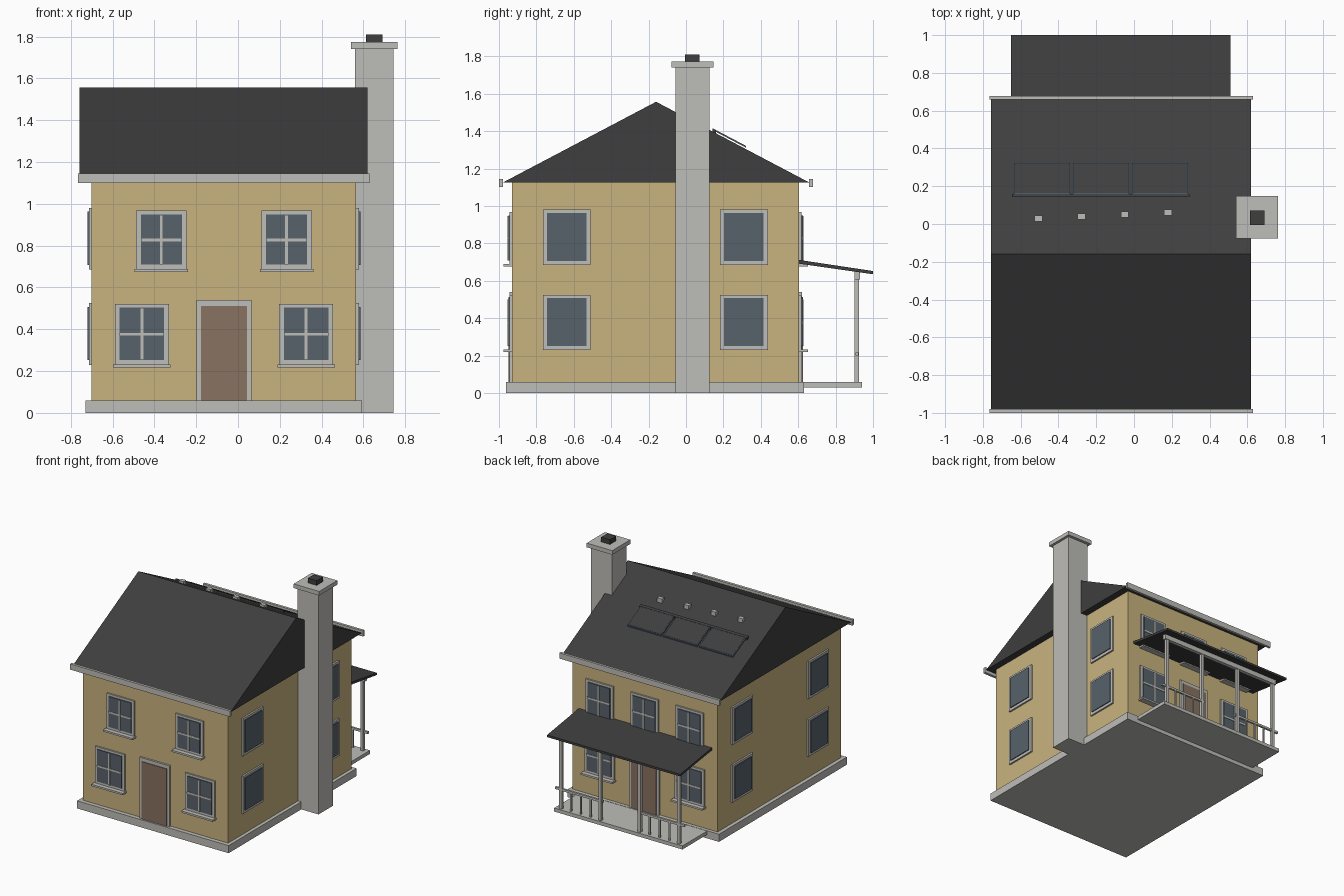
import bpy, bmesh, math
from mathutils import Matrix, Vector

if "Cube" in bpy.data.objects:
    bpy.data.objects.remove(bpy.data.objects["Cube"])


def material(name, r, g, b):
    m = bpy.data.materials.new(name)
    lin = [((c / 255 + 0.055) / 1.055) ** 2.4 for c in (r, g, b)]
    m.diffuse_color = (*lin, 1)
    m.use_nodes = True
    m.node_tree.nodes["Principled BSDF"].inputs["Base Color"].default_value = m.diffuse_color
    return m


WALL = material("sand wall", 201, 180, 126)
TRIM = material("pale stone trim", 190, 189, 184)
ROOF = material("charcoal roof", 62, 62, 62)
GLASS = material("blue grey glass", 88, 98, 107)
DOOR = material("brown door", 137, 114, 97)
FRAME = material("panel edge", 72, 88, 102)


def mesh_object(name, bm, mat):
    bmesh.ops.recalc_face_normals(bm, faces=bm.faces)
    me = bpy.data.meshes.new(name)
    bm.to_mesh(me)
    bm.free()
    me.materials.append(mat)
    ob = bpy.data.objects.new(name, me)
    bpy.context.collection.objects.link(ob)
    return ob


def box(name, mat, x, y, z):
    """Box from (min, max) pairs."""
    bm = bmesh.new()
    bmesh.ops.create_cube(bm, size=1)
    for v in bm.verts:
        v.co = [(a + b) / 2 + c * (b - a) for c, (a, b) in zip(v.co, (x, y, z))]
    return mesh_object(name, bm, mat)


def extrude_x(name, mat, profile, x0, x1):
    """Extrude a (y, z) profile along x."""
    bm = bmesh.new()
    f = bm.faces.new([bm.verts.new((x0, y, z)) for y, z in profile])
    g = bmesh.ops.extrude_face_region(bm, geom=[f])["geom"]
    bmesh.ops.translate(bm, verts=[v for v in g if isinstance(v, bmesh.types.BMVert)],
                        vec=(x1 - x0, 0, 0))
    return mesh_object(name, bm, mat)


CX = -0.067                      # middle of the house in x
X0, X1, Y0, Y1 = -0.70, 0.565, -0.93, 0.605


def wall_plate(name, mat, side, u, z, d0, d1):
    """Plate on a wall: u is its span along the wall, d its depth outward."""
    if side == "front":
        return box(name, mat, u, (Y0 - d1, Y0 - d0), z)
    if side == "back":
        return box(name, mat, u, (Y1 + d0, Y1 + d1), z)
    if side == "left":
        return box(name, mat, (X0 - d1, X0 - d0), u, z)
    return box(name, mat, (X1 + d0, X1 + d1), u, z)


def window(name, side, c, z0, z1, w, cross=True):
    b = 0.022
    wall_plate(name + "_frame", TRIM, side, (c - w / 2, c + w / 2), (z0, z1), -0.01, 0.013)
    wall_plate(name + "_glass", GLASS, side, (c - w / 2 + b, c + w / 2 - b),
               (z0 + b, z1 - b * 0.8), 0, 0.02)
    if cross:
        m = (z0 + z1) / 2
        wall_plate(name + "_mullion", TRIM, side, (c - .007, c + .007), (z0 + b, z1 - b), 0, .024)
        wall_plate(name + "_bar", TRIM, side, (c - w / 2 + b, c + w / 2 - b), (m - .007, m + .007), 0, .0235)
        wall_plate(name + "_sill", TRIM, side, (c - w / 2 - .008, c + w / 2 + .008),
                   (z0 - .012, z0 + .002), -0.01, .047)


def door(name, side):
    wall_plate(name + "_frame", TRIM, side, (CX - .131, CX + .131), (.055, .54), -0.01, .015)
    wall_plate(name, DOOR, side, (CX - .11, CX + .11), (.06, .512), 0, .02)


# House body
box("foundation", TRIM, (-0.73, 0.592), (-0.963, 0.632), (0, 0.06))
box("walls", WALL, (X0, X1), (Y0, Y1), (0.05, 1.13))

# Gabled roof and gutters
EAVE, RIDGE, RY, EY = 1.125, 1.557, -0.16, 0.66
extrude_x("roof", ROOF, [(-0.98, EAVE), (EY, EAVE), (RY, RIDGE)], -0.757, 0.62)
for name, y in (("front_gutter", (-1.0, -0.979)), ("back_gutter", (0.658, 0.678))):
    box(name, TRIM, (-0.765, 0.63), y, (1.10, 1.145))

# Chimney
box("chimney", TRIM, (0.56, 0.743), (-0.057, 0.125), (0, 1.745))
box("chimney_cap", TRIM, (0.54, 0.763), (-0.078, 0.148), (1.74, 1.773))
box("chimney_pot", ROOF, (0.613, 0.69), (-0.005, 0.072), (1.76, 1.81))

# Front and back windows, doors
for s in (-1, 1):
    window("front_upper_window", "front", CX + s * .30, .687, .967, .24)
    window("front_lower_window", "front", CX + s * .393, .23, .522, .258)
    window("back_lower_window", "back", CX + s * .393, .23, .522, .258)
for s in (-1, 0, 1):
    window("back_upper_window", "back", CX + s * .393, .687, .967, .24)
door("front_door", "front")
door("back_door", "back")

# Side windows
for side in ("left", "right"):
    for y in (-0.637, 0.31):
        for z in (0.23, 0.685):
            window(side + "_window", side, y, z, z + .295, .255, cross=False)

# Back porch
box("porch_floor", TRIM, (CX - .56, CX + .56), (0.60, 0.94), (0.03, 0.058))
extrude_x("porch_roof", ROOF, [(0.60, .692), (0.60, .712), (1.0, .652), (1.0, .635)], -0.65, 0.512)
box("porch_beam", TRIM, (CX - .54, CX + .54), (0.90, 0.93), (0.607, 0.65))
for i in range(4):
    x = CX - .515 + i * .3433
    box("porch_post", TRIM, (x - .012, x + .012), (0.902, 0.926), (0.05, 0.63))
for s in (-1, 1):
    a, b = sorted((CX + s * .15, CX + s * .565))
    box("porch_rail", TRIM, (a, b), (0.906, 0.922), (0.20, 0.217))
    for k in (1, 2, 3):
        x = CX + s * (.172 + k * .0858)
        box("baluster", TRIM, (x - .006, x + .006), (0.908, 0.92), (0.05, 0.205))

# Parts lying on the back roof slope
SLOPE = (RIDGE - EAVE) / (EY - RY)


def roof_z(y):
    return RIDGE - SLOPE * (y - RY)


def slope_plate(name, mat, x, y, h0, h1):
    extrude_x(name, mat, [(y[0], roof_z(y[0]) + h0), (y[1], roof_z(y[1]) + h0),
                          (y[1], roof_z(y[1]) + h1), (y[0], roof_z(y[0]) + h1)], *x)


# Solar panels with thin edges and a mounting strip
for i in range(3):
    x = -0.635 + i * .312
    slope_plate("solar_panel_edge", FRAME, (x, x + .297), (0.16, 0.322), .008, .016)
    slope_plate("solar_panel", ROOF, (x + .005, x + .292), (0.165, 0.317), .009, .0175)
slope_plate("panel_strip", ROOF, (-0.645, 0.295), (0.143, 0.16), -.005, .018)

# Small roof vents
for i in range(4):
    x, y = -0.505 + i * .228, 0.03 + i * .01
    box("roof_vent", TRIM, (x - .021, x + .021), (y - .016, y + .016),
        (roof_z(y) - .02, roof_z(y) + .024))
